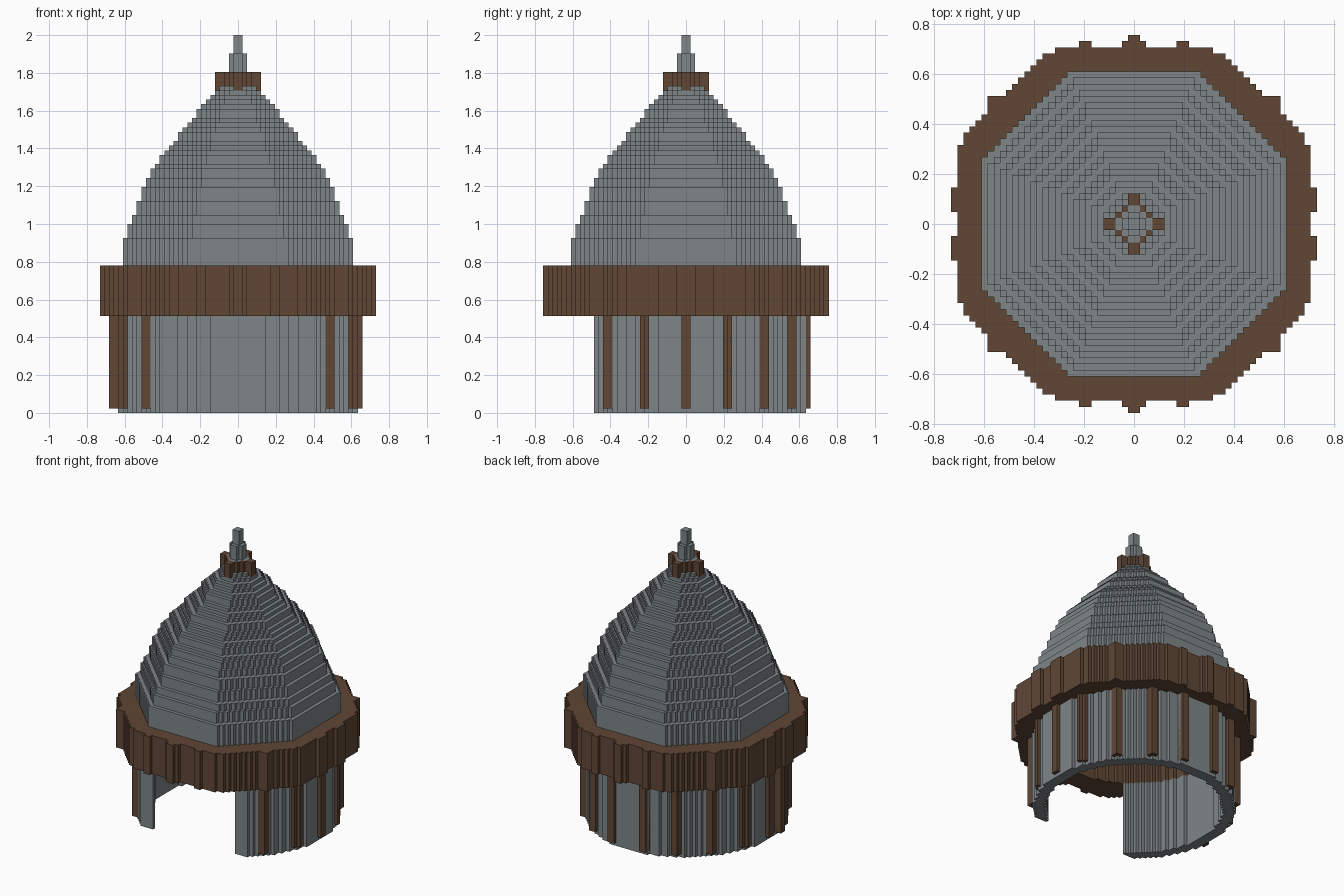
import bpy, bmesh, math

if "Cube" in bpy.data.objects:
    bpy.data.objects.remove(bpy.data.objects["Cube"])

U = 2 / 82          # block size
R = range(-32, 32)


def material(name, col):
    m = bpy.data.materials.new(name)
    m.diffuse_color = (*col, 1)
    m.use_nodes = True
    m.node_tree.nodes["Principled BSDF"].inputs["Base Color"].default_value = m.diffuse_color
    return m


GREY = material("slate grey", (0.21, 0.235, 0.245))
BROWN = material("dark brown wood", (0.115, 0.062, 0.036))


def cells(rule):
    """Blocks of one layer whose centre satisfies the rule."""
    return {(i, j) for i in R for j in R if rule(i + .5, j + .5)}


def build(name, mat, slabs):
    """Stack block layers (z0, z1, cells), keeping only outer faces."""
    bm = bmesh.new()
    cache = {}

    def v(x, y, z):
        if (x, y, z) not in cache:
            cache[x, y, z] = bm.verts.new((x * U, y * U, z * U))
        return cache[x, y, z]

    def quad(*pts):
        bm.faces.new([v(*p) for p in pts])

    for n, (a, b, s) in enumerate(slabs):
        below = slabs[n - 1][2] if n and slabs[n - 1][1] == a else set()
        above = slabs[n + 1][2] if n + 1 < len(slabs) and slabs[n + 1][0] == b else set()
        for i, j in s:
            k, l = i + 1, j + 1
            if (i, j) not in above:
                quad((i, j, b), (k, j, b), (k, l, b), (i, l, b))
            if (i, j) not in below:
                quad((i, l, a), (k, l, a), (k, j, a), (i, j, a))
            if (i, j - 1) not in s:
                quad((i, j, a), (k, j, a), (k, j, b), (i, j, b))
            if (i, l) not in s:
                quad((k, l, a), (i, l, a), (i, l, b), (k, l, b))
            if (i - 1, j) not in s:
                quad((i, l, a), (i, j, a), (i, j, b), (i, l, b))
            if (k, j) not in s:
                quad((k, j, a), (k, l, a), (k, l, b), (k, j, b))
    me = bpy.data.meshes.new(name)
    bm.to_mesh(me)
    bm.free()
    me.materials.append(mat)
    ob = bpy.data.objects.new(name, me)
    bpy.context.collection.objects.link(ob)


# Round wall, open at the front
build("round_wall", GREY, [(0, 21, cells(
    lambda x, y: 23.3 <= math.hypot(x, y) <= 26.1 and y > -20))])

# Upright timber strips every 20 degrees, none across the opening
for d in range(-40, 221, 20):
    c, s = math.cos(math.radians(d)), math.sin(math.radians(d))
    build("wall_strip", BROWN, [(1, 21, cells(
        lambda x, y: 25.9 < math.hypot(x, y) < 27.2
        and abs(x * s - y * c) < 1.1 and x * c + y * s > 0))])

# Thin rail on the left side
build("side_rail", BROWN, [(1, 21, cells(
    lambda x, y: -28 < x < -26 and -5 < y < -3))])


# Wide wooden band with small knobs around its edge
def band(x, y):
    r = math.hypot(x, y)
    x, y = abs(x), abs(y)
    body = max(x, y) < 29 and x + y <= 42 and r < 31.3
    knob = (y < 30 and y > 28 and (x < 2 or 7 < x < 9)) or (28 < y < 31 and x < 1) \
        or (28 < x < 30 and 2 < y < 6) or (20 < x < 24 and 18 < y < 21)
    return r > 23.3 and (body or knob)


build("wooden_band", BROWN, [(21, 32, cells(band))])


# Hollow eight-sided stepped roof
def octagon(a):
    return lambda x, y: max(abs(x), abs(y)) < a and abs(x) + abs(y) <= a * 1.414 - 0.3


PROFILE = [(32, 25), (38, 24.6), (40.5, 23.6), (43, 22.6), (47, 21), (50, 20),
           (53, 18.7), (55, 16.8), (61, 12), (66, 8), (70, 4.3), (71, 3.8)]


def apothem(z):
    for (z0, a0), (z1, a1) in zip(PROFILE, PROFILE[1:]):
        if z <= z1:
            return a0 + (a1 - a0) * (z - z0) / (z1 - z0)


layers = []
for z in range(32, 71):
    a = max(4, round(apothem(z + .3)))
    outer = cells(octagon(a))
    inner = cells(octagon(a - 3)) if a > 5 else set()
    layers.append((z, z + 1, outer - inner))
build("stepped_roof", GREY, layers)


# Spire on top
def diamond(n):
    return cells(lambda x, y: abs(x) + abs(y) <= n)


build("spire", GREY, [(71, 74, diamond(3)), (74, 76, diamond(2) | cells(octagon(2))),
                      (76, 78, diamond(2)), (78, 82, diamond(1))])

# Wooden collar around the spire, with a peg on each side
build("spire_collar", BROWN, [
    (70, 71, cells(lambda x, y: 4 < max(abs(x), abs(y)) < 5 and min(abs(x), abs(y)) < 1)),
    (71, 74, cells(lambda x, y: 3 < abs(x) + abs(y) <= 4
                   or (4 < max(abs(x), abs(y)) < 5 and min(abs(x), abs(y)) < 1)))])
